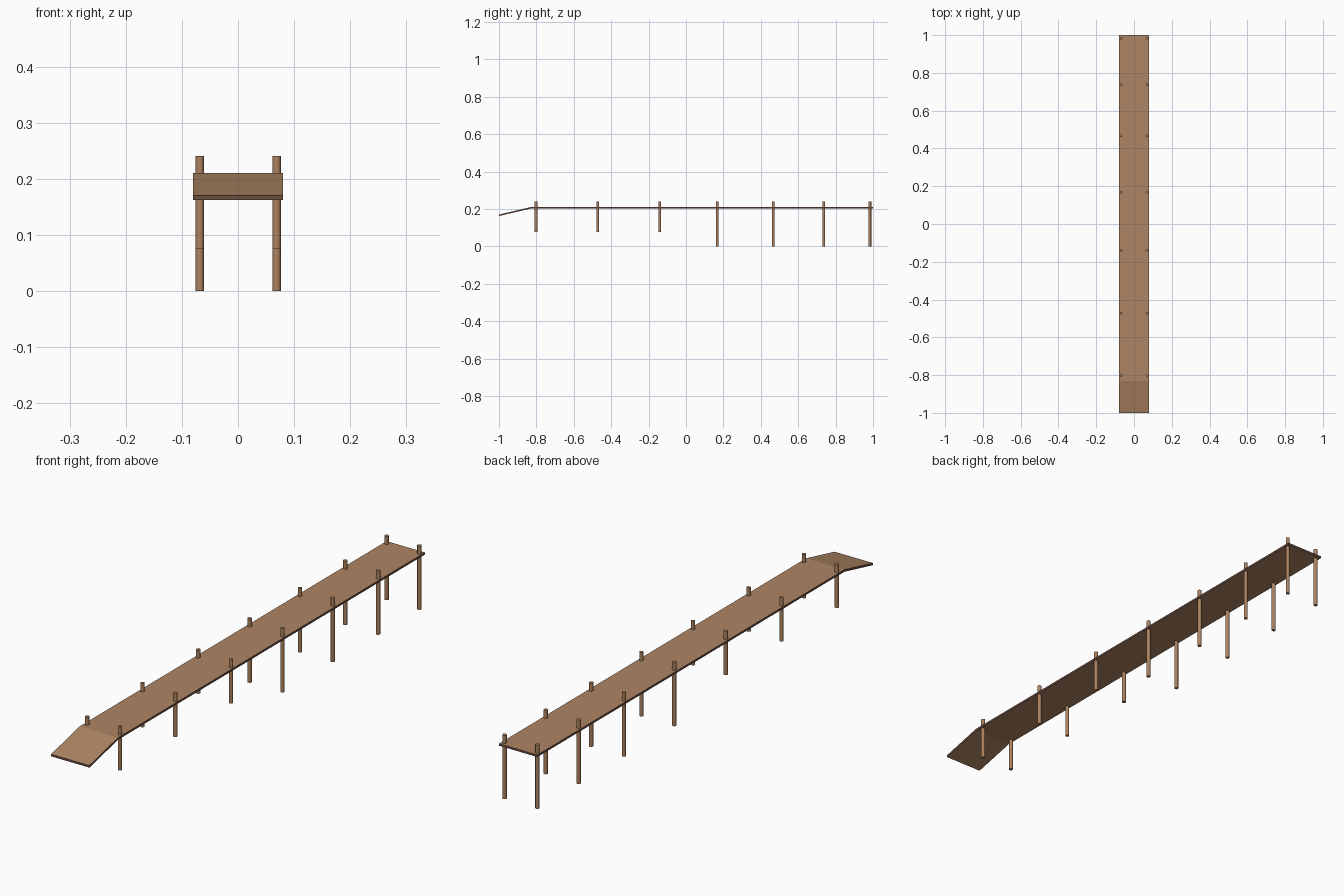
import bpy, bmesh
from mathutils import Matrix, Vector

if "Cube" in bpy.data.objects:
    bpy.data.objects.remove(bpy.data.objects["Cube"])


def material(name, rgb):
    m = bpy.data.materials.new(name)
    m.diffuse_color = (*rgb, 1)
    m.use_nodes = True
    m.node_tree.nodes["Principled BSDF"].inputs["Base Color"].default_value = m.diffuse_color
    return m


wood = material("deck wood", (0.42, 0.235, 0.125))
edge = material("dark edge wood", (0.15, 0.075, 0.055))
post_wood = material("post wood", (0.42, 0.225, 0.115))


def finish(bm, name, mats):
    bmesh.ops.recalc_face_normals(bm, faces=bm.faces)
    me = bpy.data.meshes.new(name)
    bm.to_mesh(me)
    bm.free()
    for m in mats:
        me.materials.append(m)
    ob = bpy.data.objects.new(name, me)
    bpy.context.collection.objects.link(ob)
    return ob


# Walkway: side profile with a sloping ramp, extruded across the width
W, T = 0.08, 0.008
top = [(-1.0, 0.170), (-0.83, 0.21), (1.0, 0.21)]
profile = top + [(y, z - T) for y, z in reversed(top)]
bm = bmesh.new()
face = bm.faces.new([bm.verts.new((-W, y, z)) for y, z in profile])
ext = bmesh.ops.extrude_face_region(bm, geom=[face])
bmesh.ops.translate(bm, vec=(2 * W, 0, 0),
                    verts=[v for v in ext["geom"] if isinstance(v, bmesh.types.BMVert)])
bmesh.ops.recalc_face_normals(bm, faces=bm.faces)
for f in bm.faces:
    f.material_index = 0 if abs(f.normal.z) > 0.5 else 1
finish(bm, "walkway_deck", [wood, edge])

# Posts in pairs: short ones on the shore side, long ones beyond
POST_Y = [-0.802, -0.472, -0.14, 0.167, 0.467, 0.737, 0.983]
for i, y in enumerate(POST_Y):
    z0, z1 = (0.076 if i < 3 else 0.0), 0.241
    for side, x in (("left", -0.068), ("right", 0.069)):
        bm = bmesh.new()
        bmesh.ops.create_cone(bm, cap_ends=True, segments=12, radius1=0.0075,
                              radius2=0.0075, depth=z1 - z0,
                              matrix=Matrix.Translation(Vector((x, y, (z0 + z1) / 2))))
        for f in bm.faces:
            f.smooth = abs(f.normal.z) < 0.5
        ob = finish(bm, f"{side}_post_{i + 1}", [post_wood])
        for e in ob.data.edges:
            a, b = (ob.data.vertices[v].co.z for v in e.vertices)
            e.use_edge_sharp = abs(a - b) < 1e-5
